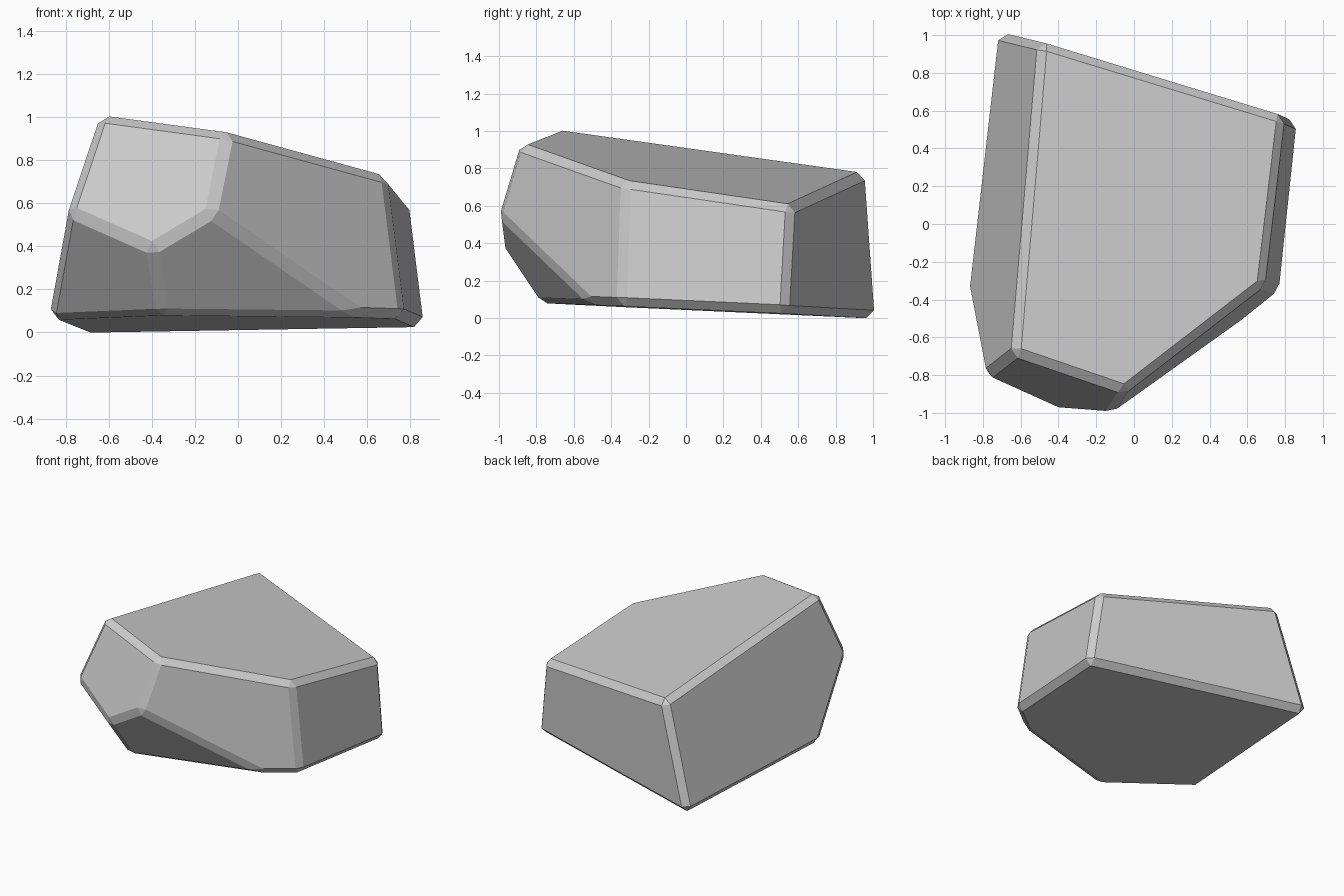
import bpy, bmesh
from mathutils import Vector

if "Cube" in bpy.data.objects:
    bpy.data.objects.remove(bpy.data.objects["Cube"], do_unlink=True)

# Stone colour
stone = bpy.data.materials.new("light_grey_stone")
stone.use_nodes = True
colour = (0.6, 0.6, 0.6, 1.0)
stone.diffuse_color = colour
stone.node_tree.nodes["Principled BSDF"].inputs["Base Color"].default_value = colour

# Each facet is a cut: a point on it and its outward direction
cuts = {
    "top": ((-0.58, -0.67, 1.0), (0.178, 0.125, 1)),
    "bottom": ((-0.66, 0.95, 0), (0.003, -0.046, -1)),
    "right_end": ((-0.64, -0.63, 0.99), (-1, 0.128, 0.302)),
    "left_end": ((0.69, -0.32, 0.72), (1, -0.1, 0.13)),
    "back": ((-0.46, 0.955, 0.74), (0.303, 1, -0.018)),
    "front_upper": ((-0.62, -0.7, 0.995), (-0.293, -1, 0.36)),
    "front_left": ((-0.03, -0.88, 0.93), (0.808, -1, 0.137)),
    "front_under_right": ((-0.42, -0.97, 0.39), (-0.803, -1, -0.794)),
    "front_under_left": ((-0.38, -0.98, 0.39), (0.291, -1, -0.618)),
}

# Carve the boulder out of a block
bm = bmesh.new()
bmesh.ops.create_cube(bm, size=6)
for point, normal in cuts.values():
    bmesh.ops.bisect_plane(bm, geom=bm.verts[:] + bm.edges[:] + bm.faces[:], dist=1e-5,
                           plane_co=Vector(point), plane_no=Vector(normal).normalized(),
                           clear_outer=True)
    rim = [e for e in bm.edges if e.is_boundary]
    bmesh.ops.contextual_create(bm, geom=rim)
bmesh.ops.recalc_face_normals(bm, faces=bm.faces[:])

# Worn, chamfered edges
bmesh.ops.bevel(bm, geom=bm.edges[:], offset=0.062, offset_type='WIDTH', segments=1,
                profile=0.5, affect='EDGES', clamp_overlap=True)
bmesh.ops.recalc_face_normals(bm, faces=bm.faces[:])

mesh = bpy.data.meshes.new("boulder")
bm.to_mesh(mesh)
bm.free()
mesh.materials.append(stone)
bpy.context.collection.objects.link(bpy.data.objects.new("boulder", mesh))
